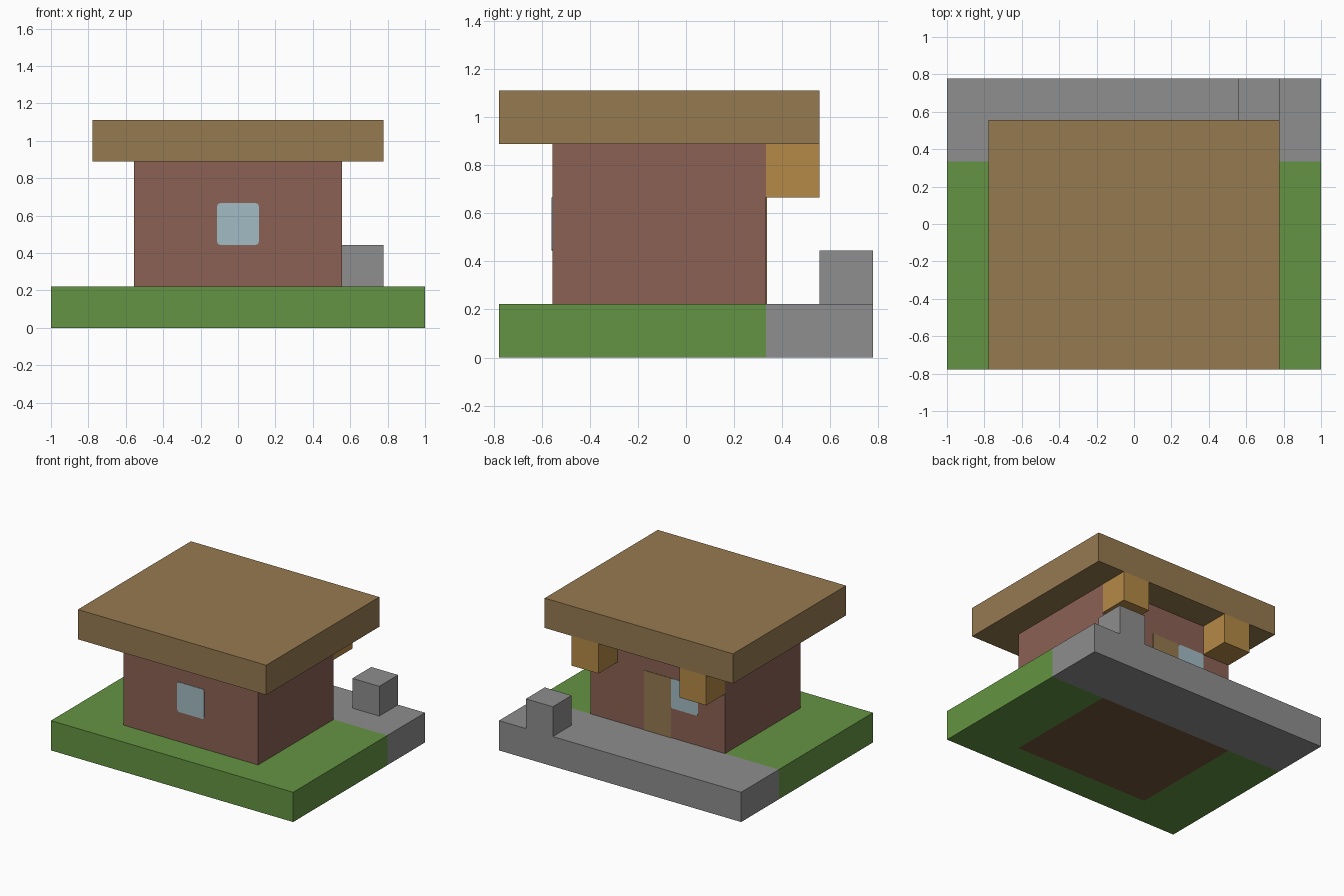
import bpy
import bmesh

if "Cube" in bpy.data.objects:
    bpy.data.objects.remove(bpy.data.objects["Cube"])

U = 2 / 9  # one block


def material(name, rgb):
    """Flat colour given as 0-255 sRGB."""
    lin = [((c / 255 + 0.055) / 1.055) ** 2.4 for c in rgb]
    mat = bpy.data.materials.new(name)
    mat.use_nodes = True
    mat.diffuse_color = (*lin, 1)
    bsdf = mat.node_tree.nodes["Principled BSDF"]
    bsdf.inputs["Base Color"].default_value = (*lin, 1)
    bsdf.inputs["Roughness"].default_value = 0.9
    return mat


GRASS = material("grass green", (100, 148, 66))
STONE = material("stone grey", (142, 142, 142))
BRICK = material("brick red", (139, 97, 84))
PLANK = material("plank brown", (150, 122, 80))
SOIL = material("dark floor brown", (114, 86, 59))
AMBER = material("amber wood", (181, 138, 71))
GLASS = material("pale blue glass", (162, 187, 196))


def prism(name, outline, z0, z1, mat):
    """Extrude an outline, in blocks, straight up."""
    bm = bmesh.new()
    face = bm.faces.new([bm.verts.new((x * U, y * U, z0 * U)) for x, y in outline])
    top = bmesh.ops.extrude_face_region(bm, geom=[face])["geom"]
    verts = [v for v in top if isinstance(v, bmesh.types.BMVert)]
    bmesh.ops.translate(bm, verts=verts, vec=(0, 0, (z1 - z0) * U))
    bmesh.ops.recalc_face_normals(bm, faces=bm.faces)
    mesh = bpy.data.meshes.new(name)
    bm.to_mesh(mesh)
    bm.free()
    mesh.materials.append(mat)
    obj = bpy.data.objects.new(name, mesh)
    bpy.context.collection.objects.link(obj)
    return obj


def box(name, x, y, z, mat):
    outline = [(x[0], y[0]), (x[1], y[0]), (x[1], y[1]), (x[0], y[1])]
    return prism(name, outline, *z, mat)


def round_corners(obj, radius):
    """Round the corners of a thin upright plate that faces front or back."""
    bm = bmesh.new()
    bm.from_mesh(obj.data)
    edges = [e for e in bm.edges
             if abs((e.verts[0].co - e.verts[1].co).normalized().y) > 0.9]
    bmesh.ops.bevel(bm, geom=edges, offset=radius, segments=3,
                    profile=0.5, affect='EDGES')
    bm.to_mesh(obj.data)
    bm.free()


# Ground: grass wraps three sides of the house floor, a stone path runs behind
prism("grass", [(-4.5, -3.5), (4.5, -3.5), (4.5, 1.5), (2.5, 1.5), (2.5, -2.5),
                (-2.5, -2.5), (-2.5, 1.5), (-4.5, 1.5)], 0, 1, GRASS)
box("floor", (-2.5, 2.5), (-2.5, 1.5), (0, 1), SOIL)
box("stone_path", (-4.5, 4.5), (1.5, 3.5), (0, 1), STONE)
box("stone_block", (2.5, 3.5), (2.5, 3.5), (1, 2), STONE)

# House and flat roof
box("walls", (-2.5, 2.5), (-2.5, 1.5), (1, 4), BRICK)
box("roof", (-3.5, 3.5), (-3.5, 2.5), (4, 5), PLANK)

# Blocks under the roof overhang at the back corners
for side, x in (("left", (1.5, 2.5)), ("right", (-2.5, -1.5))):
    box("eave_block_" + side, x, (1.5, 2.5), (3, 4), AMBER)

# Door and windows as thin plates on the walls
T = 0.015
box("door", (-0.5, 0.5), (1.5 - T, 1.5 + T), (1, 3), PLANK)
for name, x, wall in (("front_window", 0, -2.5), ("back_window", -1, 1.5)):
    pane = box(name, (x - 0.5, x + 0.5), (wall - T, wall + T), (2, 3), GLASS)
    round_corners(pane, 0.016)
